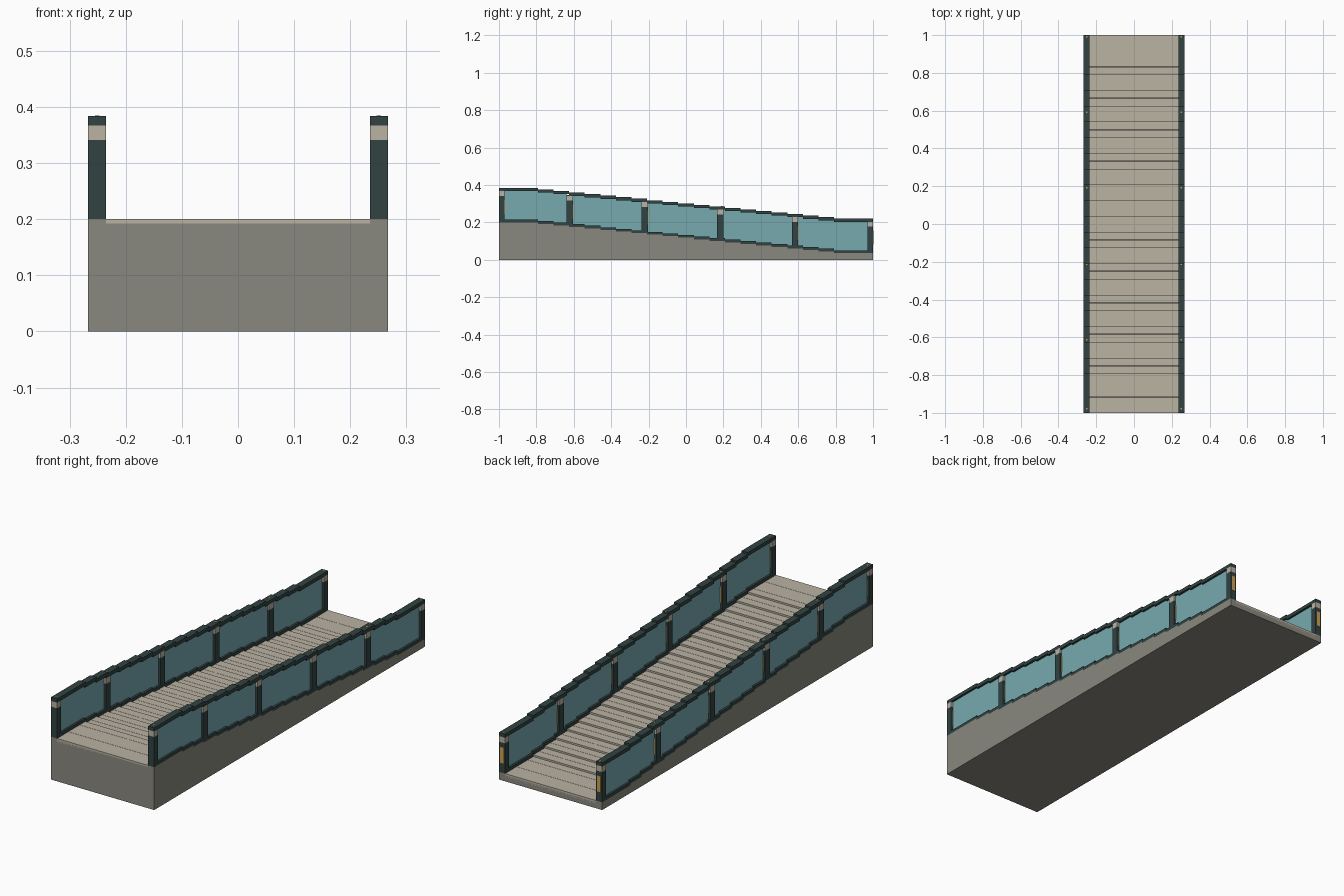
import bpy, bmesh

if "Cube" in bpy.data.objects:
    bpy.data.objects.remove(bpy.data.objects["Cube"])

# Layout: a stepped moving ramp, high at the front and low at the back
PITCH = 2 / 24
STEPS = [-0.7917 + i * PITCH for i in range(20)]
HIGH, LOW = 0.2, 0.036
DROP = (HIGH - LOW) / 20
X_IN, X_OUT = 0.235, 0.267


def srgb(r, g, b):
    return [((c / 255 + 0.055) / 1.055) ** 2.4 for c in (r, g, b)] + [1.0]


def material(name, *rgb):
    m = bpy.data.materials.new(name)
    m.diffuse_color = srgb(*rgb)
    m.use_nodes = True
    m.node_tree.nodes["Principled BSDF"].inputs["Base Color"].default_value = m.diffuse_color
    return m


stone = material("warm grey", 138, 137, 127)
tread = material("pale beige", 187, 179, 164)
dark = material("dark slate", 50, 66, 66)
glass = material("teal glass", 119, 170, 175)
gold = material("gold", 208, 160, 78)


def level(y):
    return HIGH - DROP * sum(y > s for s in STEPS)


def finish(bm, name, mat):
    bmesh.ops.recalc_face_normals(bm, faces=bm.faces)
    me = bpy.data.meshes.new(name)
    bm.to_mesh(me)
    bm.free()
    me.materials.append(mat)
    ob = bpy.data.objects.new(name, me)
    bpy.context.collection.objects.link(ob)
    return ob


def add_box(bm, x0, x1, y0, y1, z0, z1):
    vs = bmesh.ops.create_cube(bm, size=1)["verts"]
    for v in vs:
        v.co.x = x1 if v.co.x > 0 else x0
        v.co.y = y1 if v.co.y > 0 else y0
        v.co.z = z1 if v.co.z > 0 else z0


def add_ribbon(bm, x0, x1, y0, y1, low, high):
    """Extruded stepped profile; low=None gives a flat bottom on the floor."""
    line = [(y0, level(y0 + 1e-4))]
    for s in STEPS:
        if y0 + 1e-3 < s < y1 - 1e-3:
            line += [(s, level(s - 1e-3)), (s, level(s + 1e-3))]
    line.append((y1, level(y1 - 1e-4)))
    top = [(y, z + high) for y, z in line]
    bottom = [(y0, 0), (y1, 0)] if low is None else [(y, z + low) for y, z in line]
    face = bm.faces.new([bm.verts.new((x0, y, z)) for y, z in top + bottom[::-1]])
    ext = bmesh.ops.extrude_face_region(bm, geom=[face], use_keep_orig=True)
    for g in ext["geom"]:
        if isinstance(g, bmesh.types.BMVert):
            g.co.x = x1


# Solid base with raised kerbs on both sides
bm = bmesh.new()
add_ribbon(bm, -X_IN, X_IN, -1, 1, None, -0.008)
for s in (-1, 1):
    add_ribbon(bm, s * X_IN, s * X_OUT, -1, 1, None, 0)
finish(bm, "ramp_base", stone)

# Walking surface: flat treads split at steps and seams
bm = bmesh.new()
cuts = sorted([-1 + i * PITCH for i in range(25)] + STEPS)
for a, b in zip(cuts, cuts[1:]):
    z = level((a + b) / 2)
    end = b if b in STEPS or b > 0.999 else b - 0.0012
    add_box(bm, -X_IN, X_IN, a, end, z - 0.0165, z)
finish(bm, "treads", tread)

# Balustrades, one per side
POSTS = [(-1, -0.97), (-0.638, -0.604), (-0.237, -0.203),
         (0.166, 0.2), (0.566, 0.6), (0.97, 1)]
for side, s in (("left", -1), ("right", 1)):
    xa, xb = sorted((s * X_IN, s * X_OUT))
    xc = (xa + xb) / 2

    # Handrail and bottom rail
    bm = bmesh.new()
    add_ribbon(bm, xa, xb, -1, 1, 0.167, 0.184)
    finish(bm, side + "_handrail", dark)
    bm = bmesh.new()
    add_ribbon(bm, xa, xb, -1, 1, 0, 0.015)
    finish(bm, side + "_bottom_rail", dark)

    # Glass panels between posts
    bm = bmesh.new()
    for (_, a), (b, _) in zip(POSTS, POSTS[1:]):
        add_ribbon(bm, xc - 0.006, xc + 0.006, a, b, 0.012, 0.17)
    finish(bm, side + "_glass_panels", glass)

    # Posts, their pale collars, gold back plates and handrail studs
    posts, collars, plates, studs = (bmesh.new() for _ in range(4))
    for a, b in POSTS:
        z = level((a + b) / 2)
        add_box(posts, xa, xb, a, b, z, z + 0.141)
        add_box(posts, xa, xb, a, b, z + 0.167, z + 0.172)
        add_box(collars, xa, xb, a, b, z + 0.141, z + 0.167)
        add_box(plates, xc - 0.009, xc + 0.009, b - 0.002, b + 0.0015,
                z + 0.045, z + 0.12)
        t = level(b - 0.008) + 0.184
        add_box(studs, xc - 0.004, xc + 0.004, b - 0.013, b - 0.005, t - 0.002, t + 0.001)
    finish(posts, side + "_posts", dark)
    finish(collars, side + "_post_collars", tread)
    finish(plates, side + "_post_plates", gold)
    finish(studs, side + "_rail_studs", gold)
